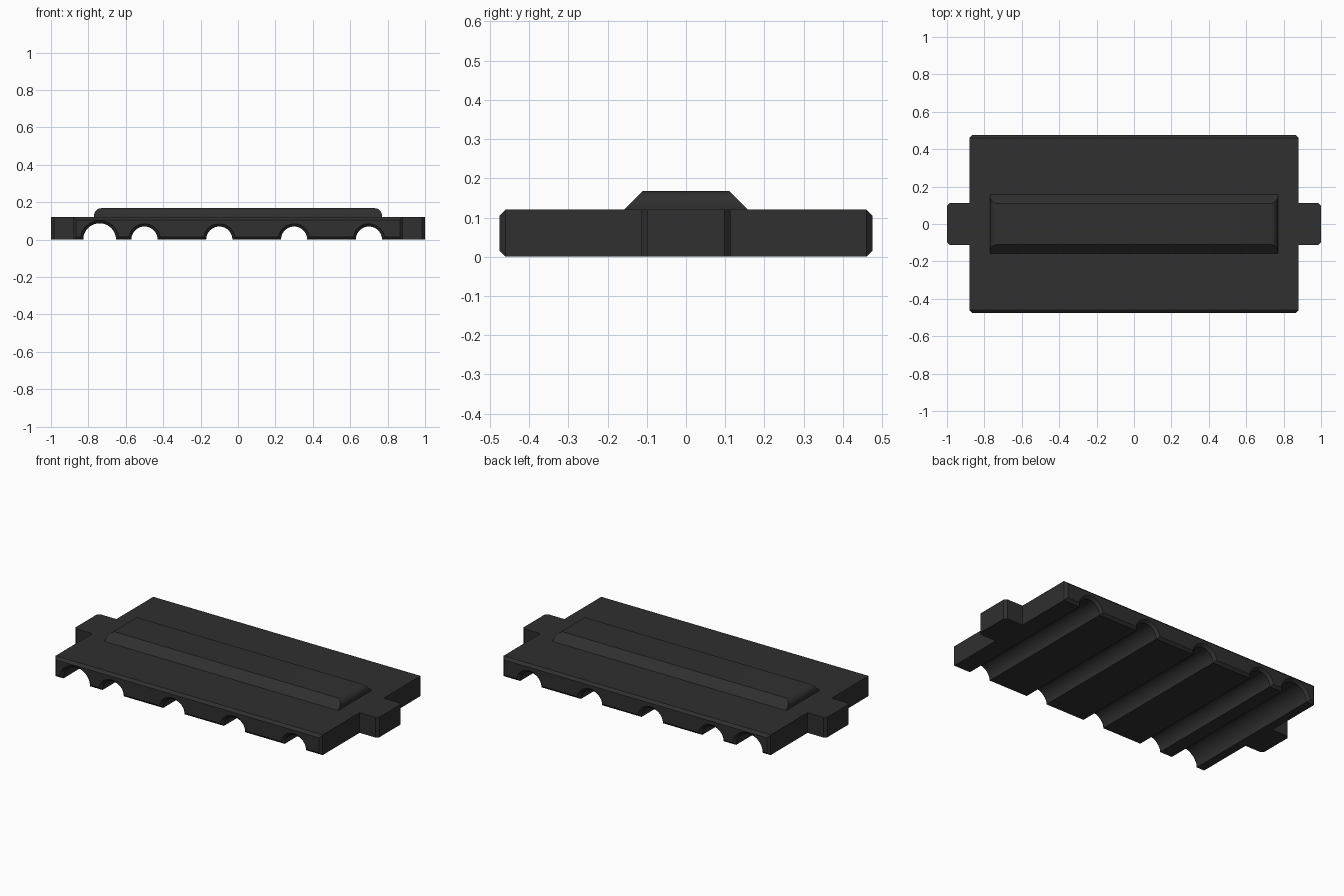
import bpy, math

if "Cube" in bpy.data.objects:
    bpy.data.objects.remove(bpy.data.objects["Cube"])

HALF_X, HALF_Y, TOP = 0.88, 0.475, 0.12
CHAMFER = 0.015
GROOVES = [(-0.74, 0.0875), (-0.5, 0.07), (-0.1, 0.07), (0.3, 0.07), (0.7, 0.07)]
SEGMENTS = 20

dark = bpy.data.materials.new("dark_grey")
dark.diffuse_color = (0.029, 0.029, 0.029, 1)
dark.use_nodes = True
dark.node_tree.nodes["Principled BSDF"].inputs["Base Color"].default_value = dark.diffuse_color


def loft(name, loops):
    """Skin a list of equal-length point loops and cap both ends."""
    n = len(loops[0])
    verts = [p for loop in loops for p in loop]
    faces = [tuple(range(n))[::-1], tuple(range((len(loops) - 1) * n, len(loops) * n))]
    for k in range(len(loops) - 1):
        for i in range(n):
            j = (i + 1) % n
            faces.append((k * n + i, k * n + j, (k + 1) * n + j, (k + 1) * n + i))
    mesh = bpy.data.meshes.new(name)
    mesh.from_pydata(verts, [], faces)
    mesh.materials.append(dark)
    obj = bpy.data.objects.new(name, mesh)
    bpy.context.collection.objects.link(obj)
    bpy.ops.object.select_all(action='DESELECT')
    obj.select_set(True)
    bpy.context.view_layer.objects.active = obj
    bpy.ops.object.mode_set(mode='EDIT')
    bpy.ops.mesh.select_all(action='SELECT')
    bpy.ops.mesh.normals_make_consistent(inside=False)
    bpy.ops.object.mode_set(mode='OBJECT')
    bpy.ops.object.shade_smooth_by_angle(angle=math.radians(30))
    return obj


def plate_section(y, d):
    """Plate outline with half-round grooves below, shrunk inwards by d."""
    pts = [(-HALF_X + d, y, d)]
    for cx, r in GROOVES:
        R = r + d
        start = math.asin(d / R)
        for i in range(SEGMENTS + 1):
            a = math.pi - start - (math.pi - 2 * start) * i / SEGMENTS
            pts.append((cx + R * math.cos(a), y, R * math.sin(a)))
    pts += [(HALF_X - d, y, d), (HALF_X - d, y, TOP - d), (-HALF_X + d, y, TOP - d)]
    return pts


# Grooved plate with chamfered front and back
inner = HALF_Y - CHAMFER
loft("grooved_plate", [plate_section(-HALF_Y, CHAMFER), plate_section(-inner, 0),
                       plate_section(inner, 0), plate_section(HALF_Y, CHAMFER)])

# End tabs with chamfered outer corners
for side, label in ((-1, "left"), (1, "right")):
    w, c = 0.113, CHAMFER
    outline = [(HALF_X, -w), (1 - c, -w), (1, -w + c), (1, w - c), (1 - c, w), (HALF_X, w)]
    loft(label + "_tab", [[(side * x, y, z) for x, y in outline] for z in (0, TOP)])

# Raised rib: sloping long sides, rounded ends
RIB_X, RIB_Y, RIB_H, ROUND = 0.77, 0.158, 0.048, 0.04
levels = [(TOP, RIB_X)]
for i in range(9):
    a = math.pi / 2 * i / 8
    levels.append((TOP + RIB_H - ROUND + ROUND * math.sin(a),
                   RIB_X - ROUND + ROUND * math.cos(a)))
rib = []
for z, hx in levels:
    hy = RIB_Y - (z - TOP)
    rib.append([(-hx, -hy, z), (hx, -hy, z), (hx, hy, z), (-hx, hy, z)])
loft("top_rib", rib)
